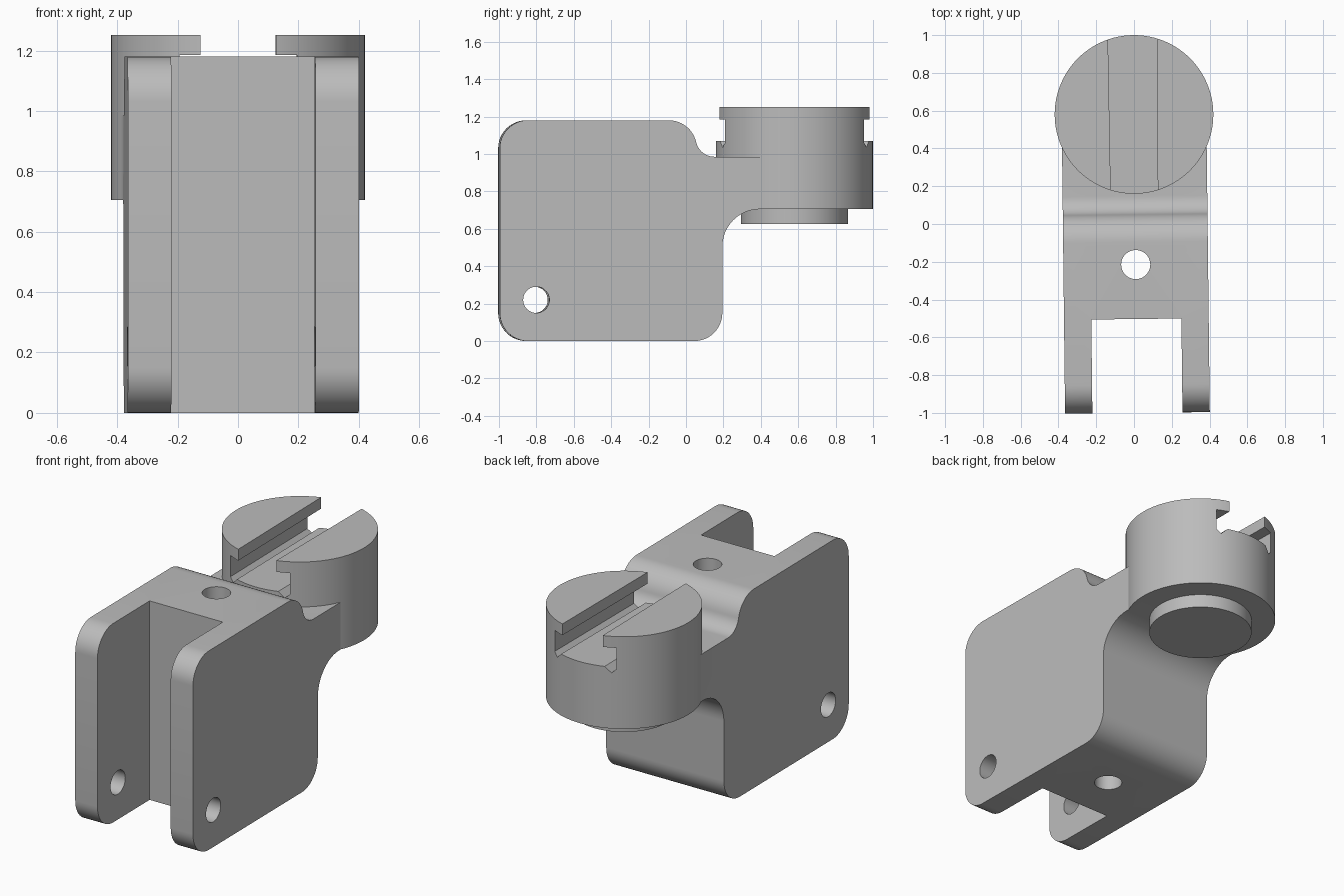
import bpy, bmesh, math
from mathutils import Vector, Matrix

if "Cube" in bpy.data.objects:
    bpy.data.objects.remove(bpy.data.objects["Cube"])

grey = bpy.data.materials.new("plain grey")
grey.use_nodes = True
COLOR = (0.5, 0.5, 0.5, 1)
grey.diffuse_color = COLOR
grey.node_tree.nodes["Principled BSDF"].inputs["Base Color"].default_value = COLOR

PIVOT_Y = 0.58                     # axis of the round end
RADIUS = 0.42
SWING = (Matrix.Translation((0, PIVOT_Y, 0)) @ Matrix.Rotation(0.0115, 4, 'Z')
         @ Matrix.Translation((0, -PIVOT_Y, 0)))   # slight turn of the bracket


def finish(name, bm, matrix=None):
    bmesh.ops.recalc_face_normals(bm, faces=bm.faces)
    if matrix:
        bm.transform(matrix)
    mesh = bpy.data.meshes.new(name)
    bm.to_mesh(mesh)
    bm.free()
    mesh.materials.append(grey)
    obj = bpy.data.objects.new(name, mesh)
    bpy.context.collection.objects.link(obj)
    return obj


def cylinder(name, center, radius, depth, axis='Z', matrix=None, segments=96):
    bm = bmesh.new()
    bmesh.ops.create_cone(bm, cap_ends=True, segments=segments,
                          radius1=radius, radius2=radius, depth=depth)
    if axis == 'X':
        bm.transform(Matrix.Rotation(math.pi / 2, 4, 'Y'))
    bm.transform(Matrix.Translation(center))
    return finish(name, bm, matrix)


def box(name, low, high, matrix=None):
    low, high = Vector(low), Vector(high)
    bm = bmesh.new()
    bmesh.ops.create_cube(bm, size=1)
    bm.transform(Matrix.Translation((low + high) / 2) @ Matrix.Diagonal((*(high - low), 1)))
    return finish(name, bm, matrix)


def rounded(corners, steps=12):
    """Turn (a, b, radius) corners into an outline with true arcs."""
    out = []
    for i, (a, b, r) in enumerate(corners):
        p = Vector((a, b))
        if not r:
            out.append(p)
            continue
        u = (Vector(corners[i - 1][:2]) - p).normalized()
        v = (Vector(corners[(i + 1) % len(corners)][:2]) - p).normalized()
        half = u.angle(v) / 2
        center = p + (u + v).normalized() * r / math.sin(half)
        start = p + u * r / math.tan(half) - center
        end = p + v * r / math.tan(half) - center
        sweep = start.angle(end)
        for k in range(steps + 1):
            t = k / steps
            out.append(center + (start * math.sin((1 - t) * sweep)
                                 + end * math.sin(t * sweep)) / math.sin(sweep))
    return out


def loft(name, start, end, matrix=None):
    """Solid between two matching outlines."""
    bm = bmesh.new()
    a = [bm.verts.new(p) for p in start]
    b = [bm.verts.new(p) for p in end]
    bm.faces.new(a)
    bm.faces.new(b[::-1])
    for i in range(len(a)):
        bm.faces.new((a[i - 1], a[i], b[i], b[i - 1]))
    return finish(name, bm, matrix)


def combine(obj, others, operation):
    for other in others:
        mod = obj.modifiers.new(operation, 'BOOLEAN')
        mod.operation, mod.solver, mod.object = operation, 'EXACT', other
        bpy.context.view_layer.objects.active = obj
        bpy.ops.object.modifier_apply(modifier=mod.name)
        bpy.data.objects.remove(other)


# Clevis bracket with the arm that carries the round end
HALF = 0.383
outline = rounded([(-1, 0, .15), (.19, 0, .15), (.19, .705, .2), (PIVOT_Y, .705, 0),
                   (PIVOT_Y, .985, 0), (.07, .985, .1), (.02, 1.18, .15), (-1, 1.18, .15)])
bracket = loft("bracket", [(-HALF, y, z) for y, z in outline],
               [(HALF, y, z) for y, z in outline], SWING)
combine(bracket, [cylinder("round_end", (0, PIVOT_Y, .845), RADIUS, .28)], 'UNION')

# Fork slot, vertical bolt hole and two cross pin holes
combine(bracket, [
    box("fork_slot", (-.2385, -1.2, -.1), (.2385, -.503, 1.3), SWING),
    cylinder("bolt_hole", (0, -.215, .6), .077, 2, 'Z', SWING, 48),
    cylinder("middle_pin_hole", (0, -.405, .595), .076, 2, 'X', SWING, 48),
    cylinder("lower_pin_hole", (0, -.805, .22), .07, 2, 'X', SWING, 48)], 'DIFFERENCE')

# Turning head with an undercut, tapered groove
head = cylinder("grooved_head", (0, PIVOT_Y, 1.1185), RADIUS, .267)
half_groove = [(.11, 1.3), (.11, 1.185), (.18, 1.185), (.18, 1.06), (.155, 1.035), (.12, 1.07)]
groove = half_groove + [(-x, z) for x, z in reversed(half_groove)]


def groove_end(y, change, shift):
    return [(x + math.copysign(change, x) + shift, y, z) for x, z in groove]


combine(head, [loft("groove_cutter", groove_end(.1, .014, .002),
                    groove_end(1.1, -.022, -.008))], 'DIFFERENCE')

# Pivot boss underneath
boss = cylinder("pivot_boss", (0, PIVOT_Y, .67), .287, .09)

for obj in (bracket, head, boss):
    bpy.ops.object.select_all(action='DESELECT')
    obj.select_set(True)
    bpy.context.view_layer.objects.active = obj
    bpy.ops.object.shade_smooth_by_angle(angle=math.radians(25))
